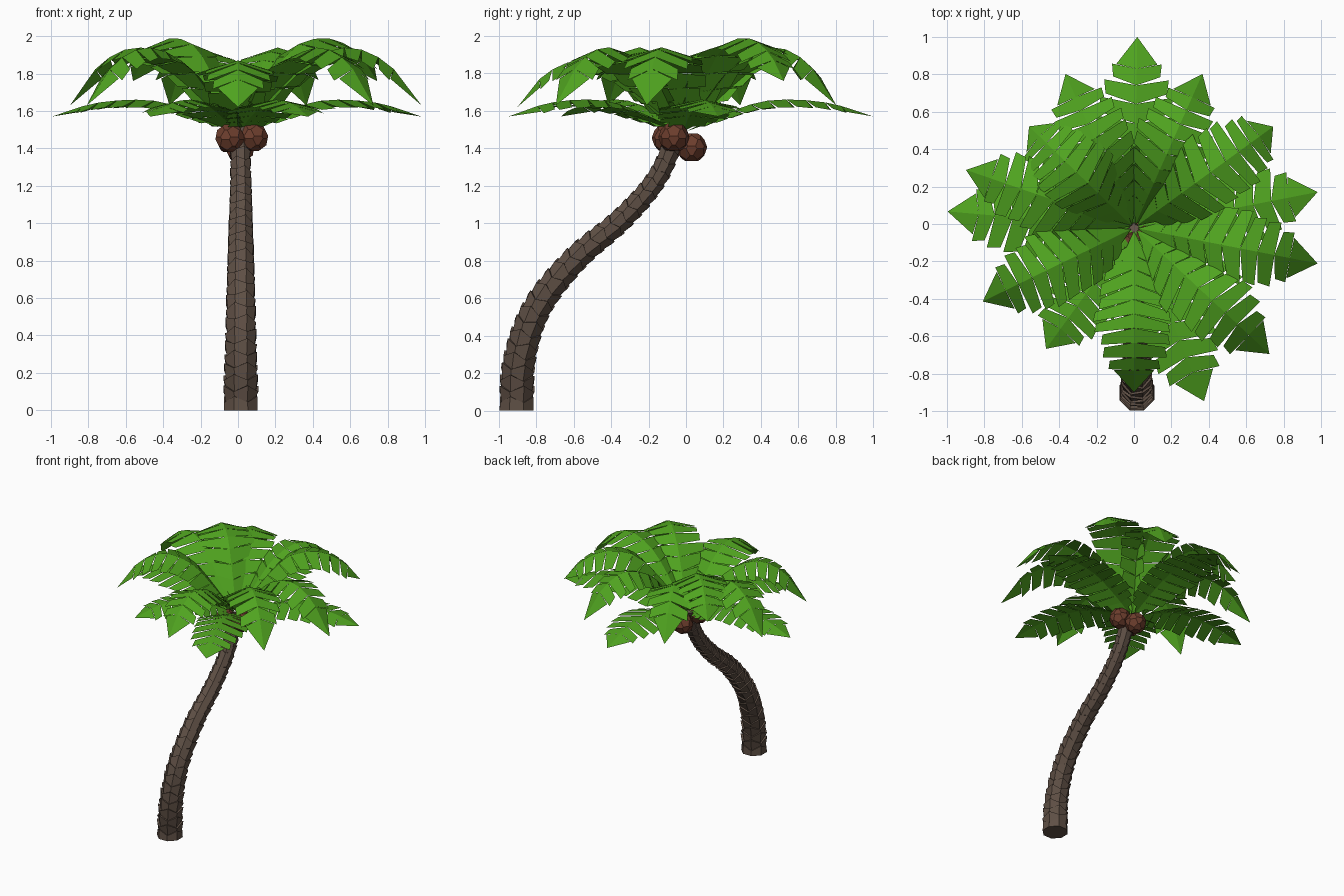
import bpy, bmesh, math, random
from mathutils import Vector

if "Cube" in bpy.data.objects:
    bpy.data.objects.remove(bpy.data.objects["Cube"])

random.seed(4)

def material(name, rgb):
    m = bpy.data.materials.new(name)
    m.diffuse_color = (*rgb, 1)
    m.use_nodes = True
    m.node_tree.nodes["Principled BSDF"].inputs["Base Color"].default_value = m.diffuse_color
    return m

BARK = material("bark", (0.115, 0.08, 0.06))
LEAF = material("leaf", (0.08, 0.37, 0.014))
NUT = material("nut", (0.15, 0.047, 0.026))

def finish(bm, name, mat):
    me = bpy.data.meshes.new(name)
    bm.to_mesh(me)
    bm.free()
    me.materials.append(mat)
    ob = bpy.data.objects.new(name, me)
    bpy.context.collection.objects.link(ob)
    return ob

def sample(points, t):
    """Smooth (Catmull-Rom) point on a path, t from 0 to 1."""
    p = [Vector(q) for q in points]
    p = [2 * p[0] - p[1]] + p + [2 * p[-1] - p[-2]]
    s = min(max(t, 0), 1) * (len(p) - 3)
    i = min(int(s), len(p) - 4)
    u = s - i
    a, b, c, d = p[i:i + 4]
    return 0.5 * (2 * b + (c - a) * u + (2 * a - 5 * b + 4 * c - d) * u * u
                  + (3 * b - a - 3 * c + d) * u ** 3)

# Trunk: curved stack of upward-flaring, zigzag-edged bark cups
PATH = [(0.015, -0.905, 0), (0.015, -0.89, 0.27), (0.015, -0.795, 0.55), (0.015, -0.59, 0.81),
        (0.015, -0.345, 1.02), (0.015, -0.155, 1.24), (0.01, -0.04, 1.5)]
SEGS, SIDES = 28, 8
bm = bmesh.new()
X = Vector((1, 0, 0))
prev = None
for k in range(SEGS):
    for end, flare in ((0, 0.92), (1, 1.08)):
        t = (k + end) / SEGS
        tan = (sample(PATH, t + 0.01) - sample(PATH, t - 0.01)).normalized()
        if t == 0:
            tan = Vector((0, 0, 1))
        side = tan.cross(X).normalized()
        r = 0.053 + 0.045 * (1 - t) ** 1.3
        if k == 0:
            flare = 1
        ring = []
        for j in range(SIDES):
            a = 2 * math.pi * (j + 0.5) / SIDES
            zig = 0 if t == 0 else (0.17 if (j + k) % 2 else -0.17) * r * (1 if end else -1)
            ring.append(bm.verts.new(sample(PATH, t) + (X * math.cos(a) + side * math.sin(a)) * r * flare + tan * zig))
        if prev:
            for j in range(SIDES):
                n = (j + 1) % SIDES
                bm.faces.new((prev[j], prev[n], ring[n], ring[j]))
        else:
            bm.faces.new(ring)
        prev = ring
bm.faces.new(prev)
bmesh.ops.recalc_face_normals(bm, faces=bm.faces)
finish(bm, "trunk", BARK)

# Coconuts: faceted balls (icosahedron with its corners cut)
for i, c in enumerate([(-0.043, -0.10, 1.455), (0.083, -0.065, 1.46), (0.01, 0.03, 1.405)]):
    bm = bmesh.new()
    bmesh.ops.create_icosphere(bm, subdivisions=1, radius=0.095)
    bmesh.ops.bevel(bm, geom=bm.verts[:], offset=0.042, segments=1, affect='VERTICES')
    for v in bm.verts:
        v.co = v.co + Vector(c)
    finish(bm, f"coconut_{i + 1}", NUT)

# Frond midrib profiles (reach, height), reach scaled per frond
LOW = [(0.02, 1.49), (0.2, 1.575), (0.45, 1.655), (0.75, 1.645), (1, 1.57)]
MID = [(0.02, 1.5), (0.2, 1.66), (0.42, 1.82), (0.63, 1.87), (0.84, 1.79), (1, 1.62)]
HIGH = [(0.02, 1.5), (0.17, 1.67), (0.36, 1.86), (0.6, 1.94), (0.82, 1.85), (1, 1.63)]
STEEP = [(0.02, 1.5), (0.2, 1.74), (0.42, 1.95), (0.68, 1.985), (0.88, 1.89), (1, 1.76)]
WIDTH = [(0.05, 0), (0.135, 0), (0.185, 0), (0.21, 0), (0.205, 0), (0.18, 0), (0.14, 0)]

def frond(name, angle, reach, profile, droop):
    """Folded blade of slanted leaflets either side of a midrib."""
    bm = bmesh.new()
    a = math.radians(angle)
    out, across = Vector((math.cos(a), math.sin(a), 0)), Vector((-math.sin(a), math.cos(a), 0))
    up = Vector((0, 0, 1))
    n, body = 10, 0.83

    def rib(t):
        p = sample(profile, t)
        return Vector((0, -0.02, 0)) + out * p.x * reach + up * p.y

    def edge(t, w, s):
        d = rib(min(t + 0.01, 1)) - rib(min(t + 0.01, 1) - 0.02)
        nrm = across.cross(d).normalized()
        nrm = nrm if nrm.z > 0 else -nrm
        return rib(t) + across * s * w - nrm * w * droop

    for s in (-1, 1):
        for i in range(n):
            t0, t1 = body * i / n, body * (i + 1) / n
            w = sample(WIDTH, i / (n - 1)).x * random.uniform(0.92, 1.06)
            w0 = w * (0.4 if i == 0 else 0.95)
            gap = 0.07 / n
            q = [rib(t0), rib(t1), edge(t1 + 0.04 - gap, w, s), edge(t0 + 0.04 + gap, w0, s)]
            bm.faces.new([bm.verts.new(v) for v in (q if s < 0 else q[::-1])])
        q = [rib(body), rib(1), edge(body + 0.03, 0.11, s)]
        bm.faces.new([bm.verts.new(v) for v in (q if s < 0 else q[::-1])])
    bmesh.ops.remove_doubles(bm, verts=bm.verts, dist=0.0005)
    bm.normal_update()
    if sum(f.normal.z for f in bm.faces) < 0:
        bmesh.ops.reverse_faces(bm, faces=bm.faces)
    finish(bm, name, LEAF)

# Crown: drooping lower fronds, arching upper fronds, steep inner fronds
for i, (ang, reach) in enumerate([(89, 1.02), (175, 1.0), (-126, 0.8), (-68, 1.0), (11, 1.0)]):
    frond(f"lower_frond_{i + 1}", ang, reach, LOW, 0.2)
for i, (ang, reach, prof) in enumerate([(-11, 1.0, HIGH), (66, 0.9, HIGH), (114, 0.9, HIGH), (161, 0.95, HIGH),
                                        (-154, 0.9, HIGH), (-90, 0.88, MID), (-43, 0.99, HIGH)]):
    frond(f"upper_frond_{i + 1}", ang, reach, prof, 0.3)
for i, (ang, reach) in enumerate([(36, 0.92), (136, 0.78)]):
    frond(f"inner_frond_{i + 1}", ang, reach, STEEP, 0.3)
